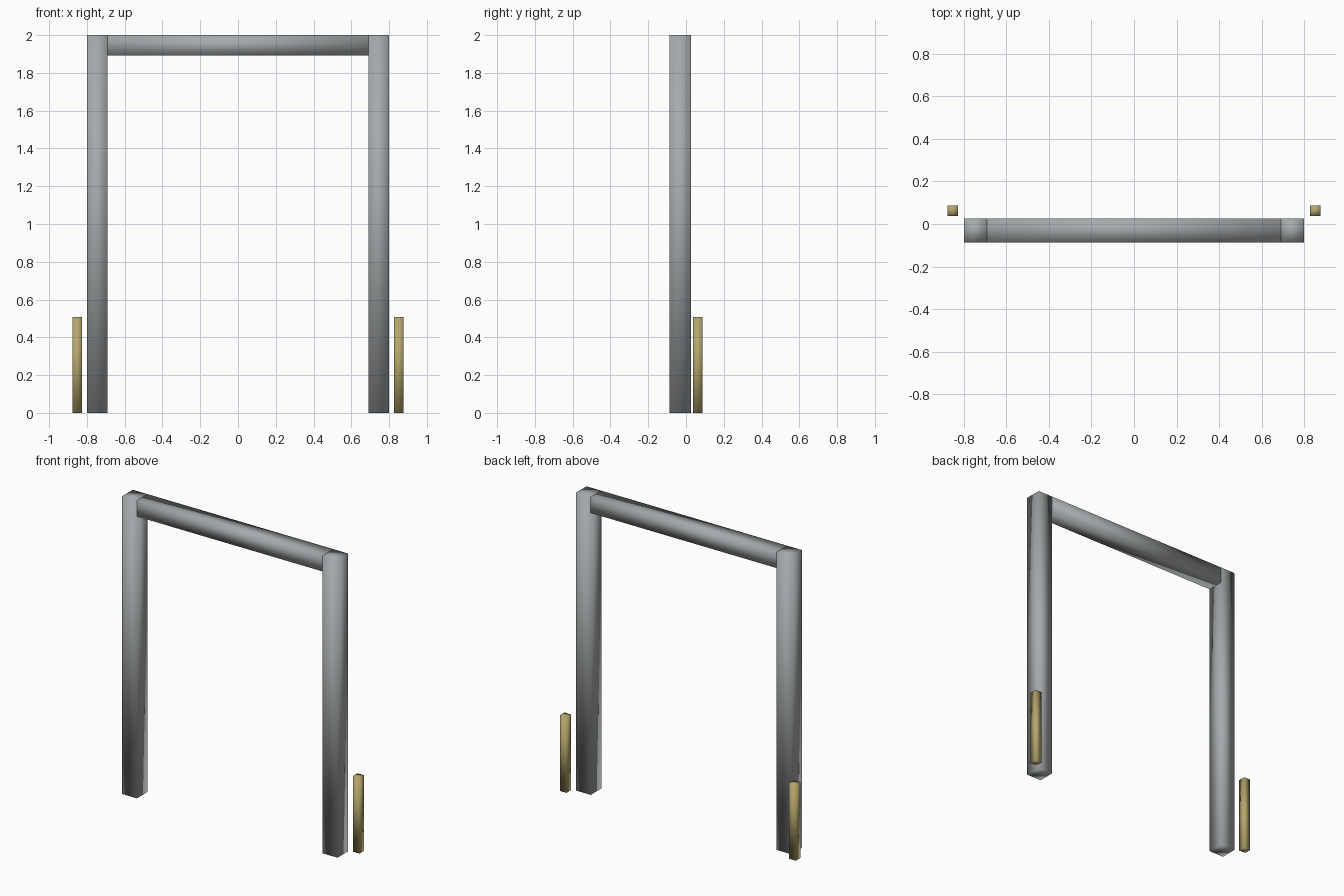
import bpy

default = bpy.data.objects.get("Cube")
if default:
    bpy.data.objects.remove(default, do_unlink=True)


def material(name, rgb):
    mat = bpy.data.materials.new(name)
    mat.use_nodes = True
    colour = (*rgb, 1.0)
    mat.diffuse_color = colour
    mat.node_tree.nodes["Principled BSDF"].inputs["Base Color"].default_value = colour
    return mat


def box(name, low, high, mat):
    """Softly shaded bar between two opposite corners."""
    centre = [(a + b) / 2 for a, b in zip(low, high)]
    size = [b - a for a, b in zip(low, high)]
    bpy.ops.mesh.primitive_cube_add(size=1, location=centre)
    obj = bpy.context.object
    obj.name = name
    obj.scale = size
    bpy.ops.object.transform_apply(location=False, rotation=False, scale=True)
    bpy.ops.object.shade_smooth()
    obj.data.materials.append(mat)
    return obj


steel = material("grey steel", (0.38, 0.40, 0.41))
brass = material("dull brass", (0.46, 0.38, 0.15))

HEIGHT = 2.0
OUTER, INNER = 0.80, 0.69
FRONT, BACK = -0.087, 0.026

# Upright posts and the hinge bars beside them
for side, sign in (("left", 1), ("right", -1)):
    xs = sorted((sign * INNER, sign * OUTER))
    box(f"{side}_post", (xs[0], FRONT, 0), (xs[1], BACK, HEIGHT), steel)
    xs = sorted((sign * 0.827, sign * 0.876))
    box(f"{side}_hinge_bar", (xs[0], 0.038, 0), (xs[1], 0.087, 0.508), brass)

# Crossbeam fitted between the posts
box("crossbeam", (-INNER, FRONT, 1.893), (INNER, BACK, HEIGHT), steel)
